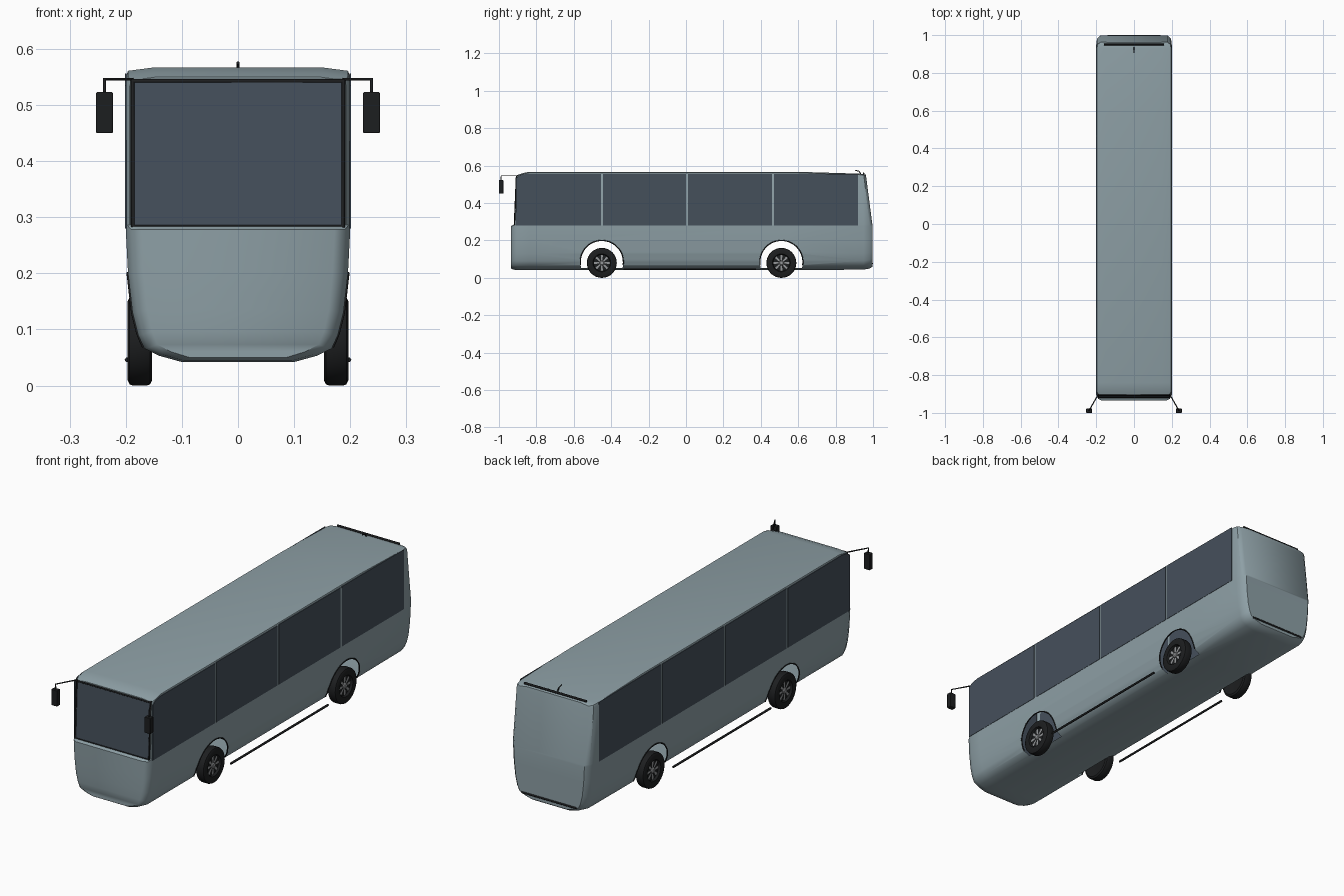
import bpy, bmesh, math
from mathutils import Vector

if "Cube" in bpy.data.objects:
    bpy.data.objects.remove(bpy.data.objects["Cube"])


def material(name, c):
    m = bpy.data.materials.new(name)
    m.diffuse_color = (*c, 1)
    m.use_nodes = True
    m.node_tree.nodes["Principled BSDF"].inputs["Base Color"].default_value = m.diffuse_color
    return m


PAINT = material("body_paint", (0.27, 0.35, 0.38))
GLASS = material("tinted_glass", (0.06, 0.08, 0.105))
BLACK = material("black_trim", (0.012, 0.013, 0.014))
METAL = material("wheel_metal", (0.3, 0.31, 0.32))
WHEELS_Y = (-0.45, 0.51)
ARCH_R, ARCH_Z = 0.115, 0.085


def finish(name, bm, mat, angle=35):
    bmesh.ops.recalc_face_normals(bm, faces=bm.faces)
    me = bpy.data.meshes.new(name)
    bm.to_mesh(me)
    bm.free()
    ob = bpy.data.objects.new(name, me)
    bpy.context.collection.objects.link(ob)
    me.materials.append(mat)
    smooth(ob, angle)
    return ob


def smooth(ob, angle=35):
    bpy.ops.object.select_all(action='DESELECT')
    ob.select_set(True)
    bpy.context.view_layer.objects.active = ob
    bpy.ops.object.shade_smooth_by_angle(angle=math.radians(angle))


def prism(name, pts, offset, mat):
    bm = bmesh.new()
    a = [bm.verts.new(p) for p in pts]
    b = [bm.verts.new(Vector(p) + Vector(offset)) for p in pts]
    bm.faces.new(a)
    bm.faces.new(b[::-1])
    for i in range(len(a)):
        j = (i + 1) % len(a)
        bm.faces.new((a[i], a[j], b[j], b[i]))
    return finish(name, bm, mat)


def tube(name, pts, r, closed=False):
    cu = bpy.data.curves.new(name, 'CURVE')
    cu.dimensions = '3D'
    cu.bevel_depth, cu.bevel_resolution, cu.use_fill_caps = r, 1, True
    sp = cu.splines.new('POLY')
    sp.points.add(len(pts) - 1)
    for q, p in zip(sp.points, pts):
        q.co = (*p, 1)
    sp.use_cyclic_u = closed
    cu.materials.append(BLACK)
    ob = bpy.data.objects.new(name, cu)
    bpy.context.collection.objects.link(ob)
    return ob


def lathe(name, profile, x0, y0, z0, side, mat, n=32):
    """Spin (radius, x) profile about a sideways axis."""
    bm = bmesh.new()
    rings = [[bm.verts.new((side * (x0 + x), y0 + r * math.cos(2 * math.pi * k / n),
                            z0 + r * math.sin(2 * math.pi * k / n))) for k in range(n)]
             for r, x in profile]
    for a, b in zip(rings, rings[1:]):
        for k in range(n):
            j = (k + 1) % n
            bm.faces.new((a[k], a[j], b[j], b[k]))
    bm.faces.new(rings[0])
    bm.faces.new(rings[-1])
    return finish(name, bm, mat)


# Body: half cross-section (x, z) lofted along y
SECTION = [(0.10, 0.042), (0.14, 0.053), (0.167, 0.066), (0.178, 0.09), (0.188, 0.13), (0.196, 0.2),
           (0.2, 0.278), (0.2, 0.287), (0.2, 0.55), (0.196, 0.561), (0.15, 0.567)]
# y low, y at waist, y at roof, width low, width high, floor z, roof z
STATIONS = [(-0.935, -0.914, -0.903, 0.86, 0.965, 0.05, 0.553),
            (-0.925, -0.907, -0.893, 0.95, 0.99, 0.044, 0.556),
            (-0.90, -0.895, -0.88, 1, 1, 0.042, 0.561),
            (-0.84, -0.84, -0.84, 1, 1, 0.042, 0.57),
            (0.60, 0.60, 0.60, 1, 1, 0.042, 0.57),
            (0.95, 0.95, 0.93, 1, 1, 0.044, 0.56),
            (0.982, 0.982, 0.95, 0.97, 0.98, 0.05, 0.558),
            (0.997, 0.997, 0.962, 0.90, 0.90, 0.06, 0.554)]
bm = bmesh.new()
rings = []
for yl, ym, yt, wl, wt, zb, zt in STATIONS:
    half = []
    for x, z in SECTION:
        if z < 0.28:
            half.append((x * wl, yl, 0.28 - (0.28 - z) * (0.28 - zb) / 0.238))
        else:
            t = (z - 0.28) / 0.287
            half.append((x * wt, ym + (yt - ym) * t, 0.28 + t * (zt - 0.283)))
    full = half + [(-x, y, z) for x, y, z in reversed(half)]
    rings.append([bm.verts.new(p) for p in full])
N = len(rings[0])
for a, b in zip(rings, rings[1:]):
    for i in range(N):
        j = (i + 1) % N
        bm.faces.new((a[i], a[j], b[j], b[i]))
for r in (rings[0], rings[-1]):
    for i in range(N // 2 - 1):
        bm.faces.new((r[i], r[i + 1], r[N - 2 - i], r[N - 1 - i]))
body = finish("body", bm, PAINT, 40)

# Wheel arch openings cut in the shell
bm = bmesh.new()
for s in (1, -1):
    for y in WHEELS_Y:
        rr = [[bm.verts.new((s * x, y + ARCH_R * math.cos(k * math.pi / 24),
                             ARCH_Z + ARCH_R * math.sin(k * math.pi / 24))) for k in range(48)]
              for x in (0.14, 0.25)]
        for k in range(48):
            j = (k + 1) % 48
            bm.faces.new((rr[0][k], rr[0][j], rr[1][j], rr[1][k]))
        bm.faces.new(rr[0])
        bm.faces.new(rr[1])
cutter = finish("arch_cutter", bm, PAINT)
mod = body.modifiers.new("arches", 'BOOLEAN')
mod.operation, mod.solver, mod.object = 'DIFFERENCE', 'EXACT', cutter
smooth_target = body
bpy.ops.object.select_all(action='DESELECT')
bpy.context.view_layer.objects.active = body
body.select_set(True)
bpy.ops.object.modifier_apply(modifier=mod.name)
bpy.data.objects.remove(cutter)
bm = bmesh.new()
bm.from_mesh(body.data)
inner = [f for f in bm.faces if any(all(
    math.hypot(v.co.y - y, v.co.z - ARCH_Z) < ARCH_R + 0.001 for v in f.verts) for y in WHEELS_Y)]
bmesh.ops.delete(bm, geom=inner, context='FACES')
bm.to_mesh(body.data)
bm.free()
smooth(body, 40)


def wall_x(z):
    for (x0, z0), (x1, z1) in zip(SECTION, SECTION[1:]):
        if z0 <= z <= z1:
            return x0 + (x1 - x0) * (z - z0) / (z1 - z0)
    return 0.2


# Side windows, arches, sills, wheels and mirrors on both sides
PANES = [(-0.908, -0.455), (-0.445, 0.0), (0.01, 0.46), (0.47, 0.92)]
for s, tag in ((1, "right"), (-1, "left")):
    for i, (a, b) in enumerate(PANES):
        pts = [(a, 0.28), (b, 0.28), (b, 0.554)]
        pts += [(-0.85, 0.556), (-0.885, 0.55), (a, 0.535)] if i == 0 else [(a, 0.556)]
        prism(f"{tag}_window_{i + 1}", [(s * 0.1985, y, z) for y, z in pts], (s * 0.003, 0, 0), GLASS)
    tube(f"{tag}_sill_rail", [(s * 0.197, -0.335, 0.046), (s * 0.197, 0.375, 0.046)], 0.005)
    for y, end in zip(WHEELS_Y, ("front", "rear")):
        arc = []
        for k in range(33):
            t = math.radians(-8 + 196 * k / 32)
            z = ARCH_Z + ARCH_R * math.sin(t)
            arc.append((s * wall_x(z), y + ARCH_R * math.cos(t), z))
        tube(f"{end}_{tag}_arch_trim", arc, 0.003)
        name = f"{end}_{tag}"
        lathe(name + "_tire", [(0.045, 0.004), (0.07, 0), (0.078, 0.004), (0.08, 0.01), (0.08, 0.034),
                               (0.078, 0.04), (0.07, 0.044), (0.048, 0.042), (0.044, 0.032)],
              0.153, y, 0.08, s, BLACK)
        lathe(name + "_hub", [(0.013, 0.03), (0.013, 0.038), (0.009, 0.041)], 0.153, y, 0.08, s, METAL, 16)
        bm = bmesh.new()
        for k in range(8):
            t = k * math.pi / 4
            d, n = Vector((0, math.cos(t), math.sin(t))), Vector((0, -math.sin(t), math.cos(t)))
            c = Vector((s * 0.187, y, 0.08))
            bm.faces.new([bm.verts.new(c + d * r + n * w) for r, w in
                          ((0.01, -0.003), (0.043, -0.006), (0.043, 0.006), (0.01, 0.003))])
        finish(name + "_spokes", bm, METAL)
    tube(f"{tag}_mirror_arm", [(s * 0.188, -0.9, 0.546), (s * 0.238, -0.988, 0.546),
                               (s * 0.238, -0.988, 0.515)], 0.003)
    m = prism(f"{tag}_mirror", [(s * x, -1.0, z) for x, z in
                                ((0.223, 0.45), (0.253, 0.45), (0.253, 0.523), (0.223, 0.523))],
              (0, 0.023, 0), BLACK)
    bev = m.modifiers.new("soft", 'BEVEL')
    bev.width, bev.segments = 0.002, 2

# Windscreen with black frame
screen = [(-0.188, -0.916, 0.283), (0.188, -0.916, 0.283), (0.188, -0.905, 0.543), (-0.188, -0.905, 0.543)]
prism("windscreen", screen, (0, 0.004, 0), GLASS)
tube("windscreen_frame", screen, 0.005, True)

# Rear trim bars and aerial
tube("rear_roof_bar", [(-0.158, 0.95, 0.558), (0.158, 0.95, 0.558)], 0.005)
tube("rear_bumper_bar", [(-0.14, 0.995, 0.078), (0.14, 0.995, 0.078)], 0.005)
tube("aerial", [(0, 0.935, 0.556), (0, 0.925, 0.57), (0, 0.905, 0.575)], 0.003)
